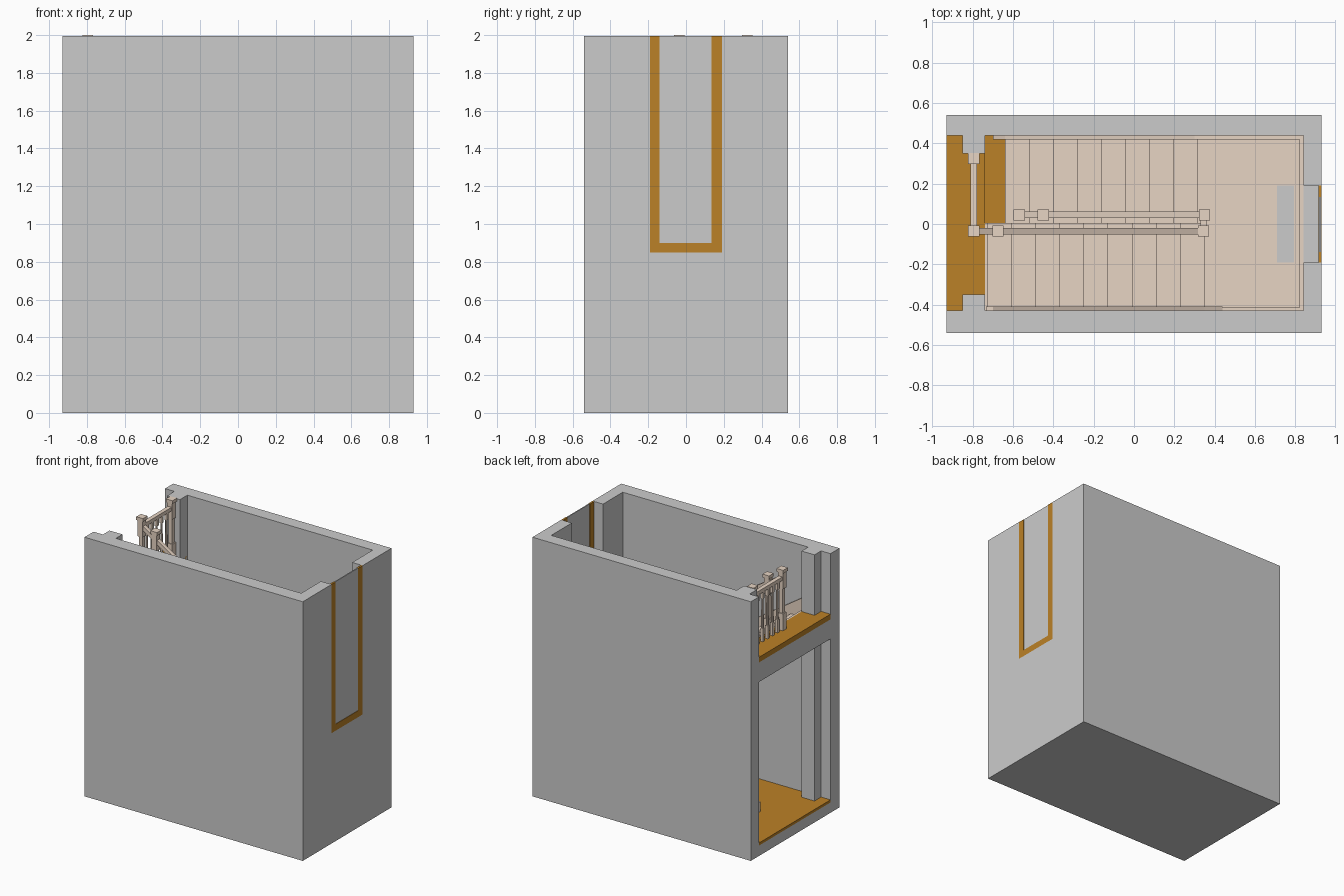
import bpy, bmesh
from math import atan2, hypot, pi
from mathutils import Matrix, Vector

if "Cube" in bpy.data.objects:
    bpy.data.objects.remove(bpy.data.objects["Cube"])

def mat(name, col):
    m = bpy.data.materials.new(name)
    m.diffuse_color = (*col, 1)
    m.use_nodes = True
    m.node_tree.nodes["Principled BSDF"].inputs["Base Color"].default_value = m.diffuse_color
    return m

TAN = mat("pale_wood", (0.80, 0.66, 0.55))
BROWN = mat("brown_wood", (0.50, 0.22, 0.02))

def finish(name, bm, m=None):
    bmesh.ops.recalc_face_normals(bm, faces=bm.faces)
    me = bpy.data.meshes.new(name)
    bm.to_mesh(me)
    bm.free()
    ob = bpy.data.objects.new(name, me)
    bpy.context.collection.objects.link(ob)
    if m:
        me.materials.append(m)
    return ob

def add_box(bm, x0, x1, y0, y1, z0, z1):
    mtx = Matrix.Translation(((x0+x1)/2, (y0+y1)/2, (z0+z1)/2)) @ Matrix.Diagonal((x1-x0, y1-y0, z1-z0, 1))
    bmesh.ops.create_cube(bm, size=1, matrix=mtx)

def boxes(name, specs, m=None):
    bm = bmesh.new()
    for s in specs:
        add_box(bm, *s)
    return finish(name, bm, m)

def prism(name, pts, a, b, plane="xz", m=None):
    """Extrude an outline: xz outlines run along y, xy outlines along z."""
    bm = bmesh.new()
    vs = [bm.verts.new((p, a, q) if plane == "xz" else (p, q, a)) for p, q in pts]
    f = bm.faces.new(vs)
    r = bmesh.ops.extrude_face_region(bm, geom=[f])
    d = Vector((0, b-a, 0)) if plane == "xz" else Vector((0, 0, b-a))
    bmesh.ops.translate(bm, verts=[v for v in r["geom"] if isinstance(v, bmesh.types.BMVert)], vec=d)
    return finish(name, bm, m)

# Main levels
FLOOR, UPPER, TOP = 0.10, 1.53, 1.996
H = (UPPER - FLOOR) / 19
G = 0.1195
LAND = FLOOR + 9*H
Y0, Y1, X1 = -0.43, 0.44, 0.84
SLOPE = H / G

# Shell: base, walls with door jambs, window opening, lintel slab
boxes("base_slab", [(-0.93, 0.93, -0.54, 0.54, 0, 0.08)])
plan = [(-0.93, -0.54), (0.93, -0.54), (0.93, 0.54), (-0.93, 0.54), (-0.93, Y1), (-0.85, Y1),
        (-0.85, 0.35), (-0.74, 0.35), (-0.74, Y1), (X1, Y1), (X1, Y0), (-0.74, Y0),
        (-0.74, -0.35), (-0.85, -0.35), (-0.85, Y0), (-0.93, Y0)]
walls = prism("walls", plan, 0.08, TOP, "xy")
cutter = boxes("window_cutter", [(0.8, 1.0, -0.19, 0.19, 0.85, 2.2)])
mod = walls.modifiers.new("window", "BOOLEAN")
mod.operation, mod.object, mod.solver = "DIFFERENCE", cutter, "EXACT"
bpy.context.view_layer.objects.active = walls
bpy.ops.object.modifier_apply(modifier="window")
bpy.data.objects.remove(cutter)
boxes("upper_slab", [(-0.93, -0.74, Y0, Y1, 1.34, 1.49)])

# Brown floors
boxes("lower_floor", [(-0.93, X1, Y0, Y1, 0.08, FLOOR)], BROWN)
boxes("upper_floor", [(-0.93, -0.74, Y0, Y1, 1.49, UPPER)], BROWN)

# Window frame and pane
boxes("window_frame", [(0.915, 0.93, -0.19, -0.14, 0.85, TOP), (0.915, 0.93, 0.135, 0.19, 0.85, TOP),
                       (0.915, 0.93, -0.14, 0.135, 0.85, 0.90)], BROWN)
boxes("window_pane", [(0.919, 0.927, -0.14, 0.135, 0.90, TOP)])

# Landing and inset panel
boxes("landing", [(0.32, X1, Y0, Y1, LAND-0.09, LAND)], TAN)
boxes("landing_panel", [(0.71, 0.795, -0.19, 0.19, LAND-0.01, LAND+0.002)])

# Stair flights: direction +1 climbs to the right, -1 climbs to the left
def flight(name, x, z, sign, n, ya, yb):
    pts = []
    for i in range(n):
        pts += [(x + sign*i*G, z + i*H), (x + sign*i*G, z + (i+1)*H)]
    xe = x + sign*(n-1)*G
    pts += [(xe + sign*0.02, z + n*H), (xe + sign*0.02, z + (n-1)*H - 0.02), (x + sign*0.05, z)]
    prism(name, pts, ya, yb, "xz", TAN)

flight("lower_flight", -0.64, FLOOR, 1, 9, 0.005, Y1)
flight("upper_flight", 0.35, LAND, -1, 10, Y0, 0.005)

# Wall strings beside the flights and skirting round the landing
prism("lower_wall_string", [(-0.70, FLOOR), (-0.55, FLOOR), (0.34, LAND-0.05), (0.34, LAND+0.07),
                            (0.30, LAND+0.07), (-0.64, FLOOR+H+0.05), (-0.70, FLOOR+0.07)], 0.42, Y1, "xz", TAN)
prism("upper_wall_string", [(0.44, LAND), (0.30, LAND), (-0.735, UPPER-0.1), (-0.735, UPPER+0.07),
                            (-0.70, UPPER+0.07), (0.35, LAND+H+0.05), (0.44, LAND+0.07)], Y0, Y0+0.02, "xz", TAN)
boxes("landing_skirting", [(0.34, X1, 0.42, Y1, LAND, LAND+0.07), (0.44, X1, Y0, Y0+0.015, LAND, LAND+0.07),
                           (X1-0.018, X1, Y0, Y1, LAND, LAND+0.07)], TAN)

# Newel posts: square base, slim shaft, square head, wide cap
def newel(name, x, y, z, h=0.47):
    parts = [(0.022, 0, 0.13), (0.015, 0.13, h-0.15), (0.021, h-0.15, h-0.025), (0.028, h-0.025, h)]
    boxes(name, [(x-r, x+r, y-r, y+r, z+a, z+b) for r, a, b in parts], TAN)

# Balusters: square ends with a thin round middle
def baluster(name, x, y, z0, z1):
    bm = bmesh.new()
    add_box(bm, x-0.011, x+0.011, y-0.011, y+0.011, z0, z0+0.1)
    add_box(bm, x-0.011, x+0.011, y-0.011, y+0.011, z1-0.07, z1)
    bmesh.ops.create_cone(bm, cap_ends=True, segments=8, radius1=0.011, radius2=0.007, depth=z1-z0-0.17,
                          matrix=Matrix.Translation((x, y, (z0+z1)/2 + 0.015)))
    finish(name, bm, TAN)

# Handrail between two points
def rail(name, p, q):
    p, q = Vector(p), Vector(q)
    d = q - p
    bm = bmesh.new()
    add_box(bm, 0, d.length, -0.016, 0.016, -0.014, 0.014)
    rot = Matrix.Rotation(atan2(d.y, d.x), 4, "Z") @ Matrix.Rotation(-atan2(d.z, hypot(d.x, d.y)), 4, "Y")
    bm.transform(Matrix.Translation(p) @ rot)
    finish(name, bm, TAN)

YL, YU, R = 0.045, -0.035, 0.40
tread_lo = lambda i: FLOOR + (i+1)*H
tread_up = lambda i: UPPER - (i+1)*H

# Lower flight balustrade
newel("lower_newel_1", -0.57, YL, tread_lo(0))
newel("lower_newel_2", -0.45, YL, tread_lo(1))
newel("landing_newel", 0.35, YL, LAND)
rail("lower_handrail", (-0.57, YL, tread_lo(0)+R), (0.35, YL, tread_lo(0)+R+0.92*SLOPE))
for i in range(2, 8):
    for off in (0.03, 0.09):
        x = -0.64 + i*G + off
        baluster("lower_baluster", x, YL, tread_lo(i), tread_lo(0)+R+(x+0.57)*SLOPE)

# Upper flight balustrade
newel("upper_newel_1", -0.795, YU, UPPER)
newel("upper_newel_2", -0.675, YU, tread_up(0))
newel("upper_landing_newel", 0.345, YU, LAND)
rail("upper_handrail", (-0.795, YU, UPPER+R), (0.345, YU, UPPER+R-1.14*SLOPE))
for i in range(1, 9):
    for off in (0.03, 0.09):
        x = -0.605 + (i-1)*G + off
        baluster("upper_baluster", x, YU, tread_up(i), UPPER+R-(x+0.795)*SLOPE)
rail("turn_handrail", (0.347, YU, LAND+R), (0.347, YL, LAND+R))

# Guard rail across the upper floor
newel("guard_newel", -0.795, 0.325, UPPER)
rail("guard_handrail", (-0.795, YU, UPPER+R), (-0.795, 0.325, UPPER+R))
for k in range(1, 6):
    baluster("guard_baluster", -0.795, YU + 0.06*k, UPPER, UPPER+R)
